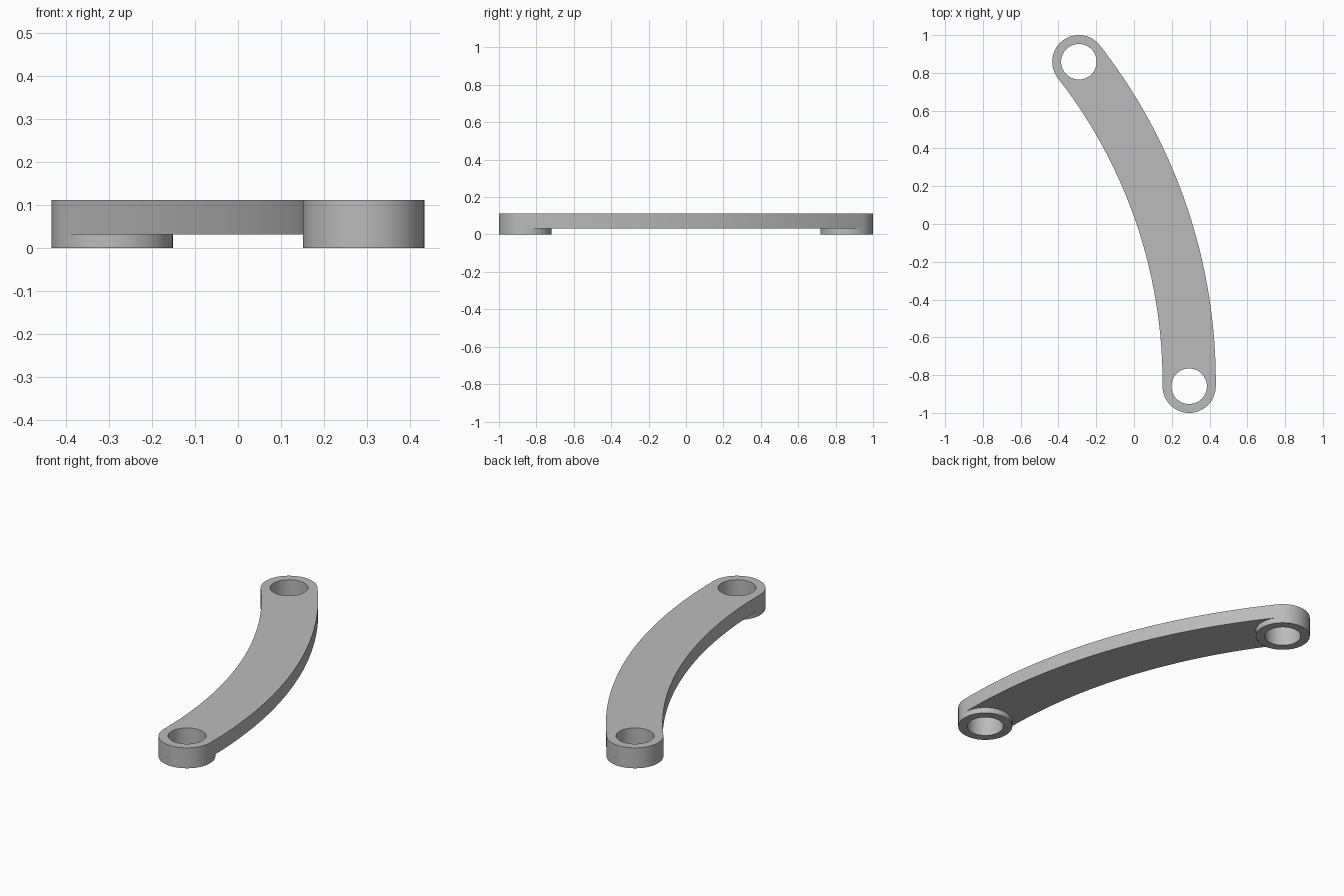
import bpy
import bmesh
import math
from mathutils import Vector

cube = bpy.data.objects.get("Cube")
if cube:
    bpy.data.objects.remove(cube, do_unlink=True)

# Main dimensions
END = Vector((0.292, -0.859))      # front boss centre; the back one is opposite
BOSS_R, HOLE_R = 0.141, 0.094
UNDER, TOP = 0.032, 0.112          # arm underside and top heights
N, ARC = 64, 40                    # circle and arc divisions
HALF = N // 2

# The arm follows an arc through both boss centres
ARC_CENTRE = Vector((END.y, -END.x)).normalized() * 2.6
ARC_R = (END - ARC_CENTRE).length
a_front = math.atan2(*(END - ARC_CENTRE).yx)
a_back = math.atan2(*(-END - ARC_CENTRE).yx)


def polar(centre, radius, angle):
    return centre + radius * Vector((math.cos(angle), math.sin(angle)))


def circle(centre, radius, start):
    """Closed ring of N + 1 points, the first and last being the same."""
    return [polar(centre, radius, start + math.tau * (k % N) / N) for k in range(N + 1)]


def arc(radius):
    return [polar(ARC_CENTRE, radius, a_front + (a_back - a_front) * i / ARC)
            for i in range(ARC + 1)]


bm = bmesh.new()


def face(points):
    bm.faces.new([bm.verts.new(p) for p in points])


def wall(path, z0, z1):
    for p, q in zip(path, path[1:]):
        face([(*p, z0), (*q, z0), (*q, z1), (*p, z1)])


def ring(outer, inner, z):
    for i in range(N):
        face([(*p, z) for p in (outer[i], outer[i + 1], inner[i + 1], inner[i])])


front, back = circle(END, BOSS_R, a_front), circle(-END, BOSS_R, a_back)
outer_arc, inner_arc = arc(ARC_R + BOSS_R), arc(ARC_R - BOSS_R)

# Bosses: bottom and top rings, bored hole, lower wall
for rim, centre, start in ((front, END, a_front), (back, -END, a_back)):
    hole = circle(centre, HOLE_R, start)
    ring(rim, hole, 0)
    ring(rim, hole, TOP)
    wall(hole, 0, TOP)
    wall(rim, 0, UNDER)

# Rounded ends and curved sides of the arm
for path in (front[HALF:], back[:HALF + 1], outer_arc, inner_arc):
    wall(path, UNDER, TOP)

# Arm top and underside, fitted between the bosses
outline = (outer_arc + back[HALF:-1][::-1]
           + inner_arc[::-1][1:] + front[1:HALF][::-1])
for z in (UNDER, TOP):
    face([(*p, z) for p in outline])

bmesh.ops.remove_doubles(bm, verts=bm.verts[:], dist=1e-4)
bmesh.ops.recalc_face_normals(bm, faces=bm.faces[:])

mesh = bpy.data.meshes.new("curved_link_arm")
bm.to_mesh(mesh)
bm.free()
arm = bpy.data.objects.new("curved_link_arm", mesh)
bpy.context.collection.objects.link(arm)

# Plain grey material
grey = bpy.data.materials.new("light_grey")
grey.use_nodes = True
grey.diffuse_color = (0.5, 0.5, 0.5, 1)
grey.node_tree.nodes["Principled BSDF"].inputs["Base Color"].default_value = (0.5, 0.5, 0.5, 1)
mesh.materials.append(grey)

bpy.ops.object.select_all(action="DESELECT")
arm.select_set(True)
bpy.context.view_layer.objects.active = arm
bpy.ops.object.shade_smooth_by_angle(angle=math.radians(30))
